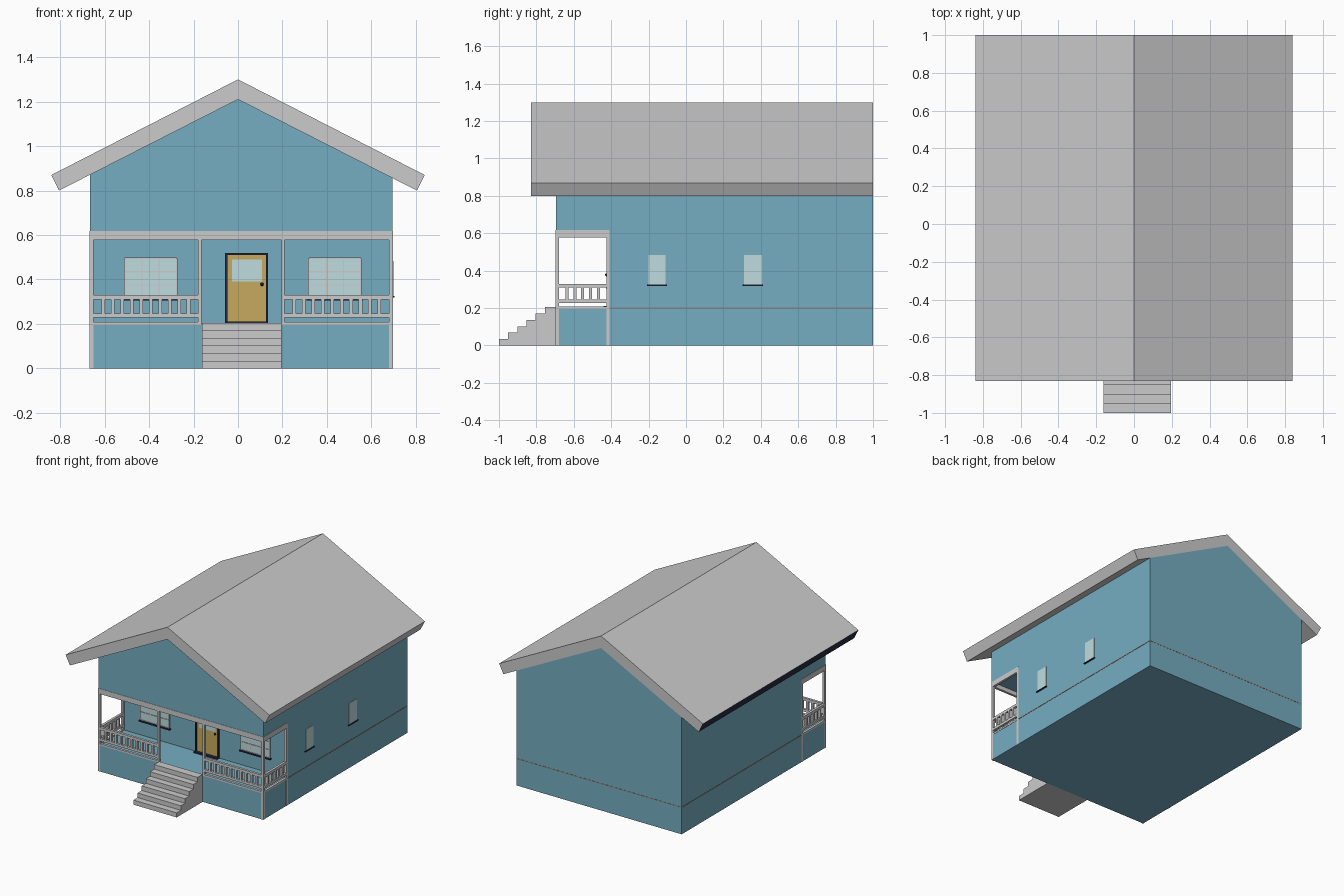
import bpy, bmesh
from mathutils import Vector

if "Cube" in bpy.data.objects:
    bpy.data.objects.remove(bpy.data.objects["Cube"])


def material(name, rgb):
    m = bpy.data.materials.new(name)
    m.diffuse_color = (*rgb, 1)
    m.use_nodes = True
    m.node_tree.nodes["Principled BSDF"].inputs["Base Color"].default_value = m.diffuse_color
    return m


BLUE = material("wall_blue", (0.18, 0.42, 0.54))
GLASS = material("glass", (0.52, 0.72, 0.73))
TAN = material("door_tan", (0.57, 0.40, 0.11))
NAVY = material("dark_trim", (0.02, 0.023, 0.053))
BROWN = material("band_brown", (0.30, 0.20, 0.16))


def finish(name, bm, mat=None):
    bmesh.ops.recalc_face_normals(bm, faces=bm.faces)
    me = bpy.data.meshes.new(name)
    bm.to_mesh(me)
    bm.free()
    ob = bpy.data.objects.new(name, me)
    bpy.context.collection.objects.link(ob)
    if mat:
        me.materials.append(mat)
    return ob


def boxes(name, spans, mat=None):
    """One object made of boxes given as (x0, x1, y0, y1, z0, z1)."""
    bm = bmesh.new()
    for x0, x1, y0, y1, z0, z1 in spans:
        vs = bmesh.ops.create_cube(bm, size=1)["verts"]
        for v in vs:
            v.co = Vector((x0 if v.co.x < 0 else x1,
                           y0 if v.co.y < 0 else y1,
                           z0 if v.co.z < 0 else z1))
    return finish(name, bm, mat)


def prism(name, points, axis, a, b, mat=None):
    """Extrude a profile from a to b; axis y uses (x, z), axis x uses (y, z)."""
    bm = bmesh.new()
    at = (lambda p: (p[0], a, p[1])) if axis == "y" else (lambda p: (a, *p))
    face = bm.faces.new([bm.verts.new(at(p)) for p in points])
    out = bmesh.ops.extrude_face_region(bm, geom=[face])["geom"]
    step = Vector((0, b - a, 0) if axis == "y" else (b - a, 0, 0))
    bmesh.ops.translate(bm, vec=step, verts=[g for g in out if isinstance(g, bmesh.types.BMVert)])
    return finish(name, bm, mat)


L, R = -0.665, 0.695            # side walls
MID = (L + R) / 2
FRONT, RECESS, BACK = -0.695, -0.41, 1.0
FLOOR, CEIL, T = 0.20, 0.61, 0.016
E = 0.002                       # trim stands just proud of the walls

# House body with the porch cut out of the front
under = lambda x: 1.21 - 0.509 * abs(x)
body = prism("house_body", [(L, 0), (R, 0), (R, under(R)), (0, 1.21), (L, under(L))],
             "y", FRONT, BACK, BLUE)
cutter = boxes("porch_cutter", [(-1, 1, -1, RECESS, FLOOR, CEIL)], BLUE)
cutter.hide_render = True
mod = body.modifiers.new("porch", "BOOLEAN")
mod.operation, mod.solver, mod.object = "DIFFERENCE", "EXACT", cutter
bpy.context.view_layer.objects.active = body
bpy.ops.object.modifier_apply(modifier=mod.name)
bpy.data.objects.remove(cutter)

# Gable roof, dark fascia on the left eave
roof = prism("roof", [(0, 1.3), (0.84, 0.87), (0.805, 0.80), (0, 1.21), (-0.805, 0.80), (-0.84, 0.87)],
             "y", -0.83, BACK)
roof.data.materials.append(None)
roof.data.materials.append(NAVY)
for p in roof.data.polygons:
    if p.normal.x < -0.7 and p.normal.z < -0.2:
        p.material_index = 1

# Thin band around the walls at floor level
boxes("floor_band", [(L - E, R + E, RECESS, BACK + E / 2, FLOOR - 0.003, FLOOR + 0.003)], BROWN)

# Steps
profile = [(FRONT, 0), (-1.0, 0)]
rise, run = 0.205 / 6, 0.049
for i in range(6):
    y = -1.0 + i * run
    profile += [(y, (i + 1) * rise), (y + run if i < 5 else FRONT, (i + 1) * rise)]
prism("front_steps", profile, "x", -0.162, 0.195)

# Porch posts: corners reach the ground, the inner pair stands on the floor
edges = [(L - E, L + T), (R - T, R + E)]
inner = [(-0.18, -0.165), (0.195, 0.21)]
yf = (FRONT - E, FRONT + T)
yb = (RECESS - T, RECESS + E)
boxes("porch_posts",
      [(*x, *y, 0, CEIL) for x in edges for y in (yf, yb)] +
      [(*x, *yf, FLOOR, CEIL) for x in inner])

# Beams below the gable and trim at the deck edge
boxes("porch_beams",
      [(L - E, R + E, *yf, 0.578, 0.617)] +
      [(*x, FRONT, RECESS, 0.578, 0.617) for x in edges])
boxes("deck_trim",
      [(L - E, inner[0][1], *yf, 0.195, 0.208), (inner[1][0], R + E, *yf, 0.195, 0.208)] +
      [(*x, FRONT, RECESS, 0.195, 0.208) for x in edges])


# Railings with evenly spaced balusters
def railing(name, along, across, lo, hi, count):
    place = (lambda a, b: (a, b, *across)) if along == "x" else (lambda a, b: (*across, a, b))
    parts = [(*place(lo, hi), 0.31, 0.33), (*place(lo, hi), 0.228, 0.246)]
    for i in range(count):
        c = lo + (hi - lo) * (i + 1) / (count + 1)
        parts.append((*place(c - 0.008, c + 0.008), 0.24, 0.315))
    boxes(name, parts)


railing("front_railing_left", "x", yf, L + T, inner[0][0], 10)
railing("front_railing_right", "x", yf, inner[1][1], R - T, 10)
railing("side_railing_left", "y", edges[0], yf[1], yb[0], 5)
railing("side_railing_right", "y", edges[1], yf[1], yb[0], 5)

# Front windows: glass, muntin grid and dark sill
for side, cx in (("left", -0.393), ("right", 0.436)):
    x0, x1, z0, z1 = cx - 0.117, cx + 0.117, 0.315, 0.495
    boxes(f"front_window_glass_{side}", [(x0, x1, RECESS - 0.006, RECESS, z0, z1)], GLASS)
    g = 0.003
    y = (RECESS - 0.010, RECESS)
    boxes(f"front_window_grid_{side}",
          [(x0 + (x1 - x0) * i / 3 - g, x0 + (x1 - x0) * i / 3 + g, *y, z0, z1) for i in range(4)] +
          [(x0, x1, *y, z0 + (z1 - z0) * i / 3 - g, z0 + (z1 - z0) * i / 3 + g) for i in range(4)])
    boxes(f"front_window_sill_{side}", [(x0 - 0.01, x1 + 0.01, RECESS - 0.018, RECESS, 0.305, 0.315)], NAVY)

# Right side windows
for side, y0, y1 in (("front", -0.20, -0.11), ("back", 0.31, 0.405)):
    boxes(f"side_window_glass_{side}", [(R, R + 0.004, y0, y1, 0.325, 0.483)], GLASS)
    boxes(f"side_window_sill_{side}", [(R, R + 0.01, y0 - 0.008, y1 + 0.008, 0.319, 0.326)], NAVY)

# Front door
boxes("door_frame", [(-0.058, -0.047, RECESS - 0.015, RECESS, 0.205, 0.52),
                     (0.125, 0.135, RECESS - 0.015, RECESS, 0.205, 0.52),
                     (-0.058, 0.135, RECESS - 0.015, RECESS, 0.51, 0.52)], NAVY)
boxes("door_leaf", [(-0.047, 0.125, RECESS - 0.008, RECESS, 0.21, 0.51)], TAN)
boxes("door_threshold", [(-0.058, 0.135, RECESS - 0.03, RECESS, FLOOR, 0.21)], NAVY)
boxes("door_glass", [(-0.027, 0.108, RECESS - 0.011, RECESS, 0.39, 0.49)], GLASS)
bm = bmesh.new()
bmesh.ops.create_icosphere(bm, subdivisions=2, radius=0.008)
bmesh.ops.translate(bm, vec=(0.108, RECESS - 0.016, 0.378), verts=bm.verts)
finish("door_knob", bm, NAVY)
